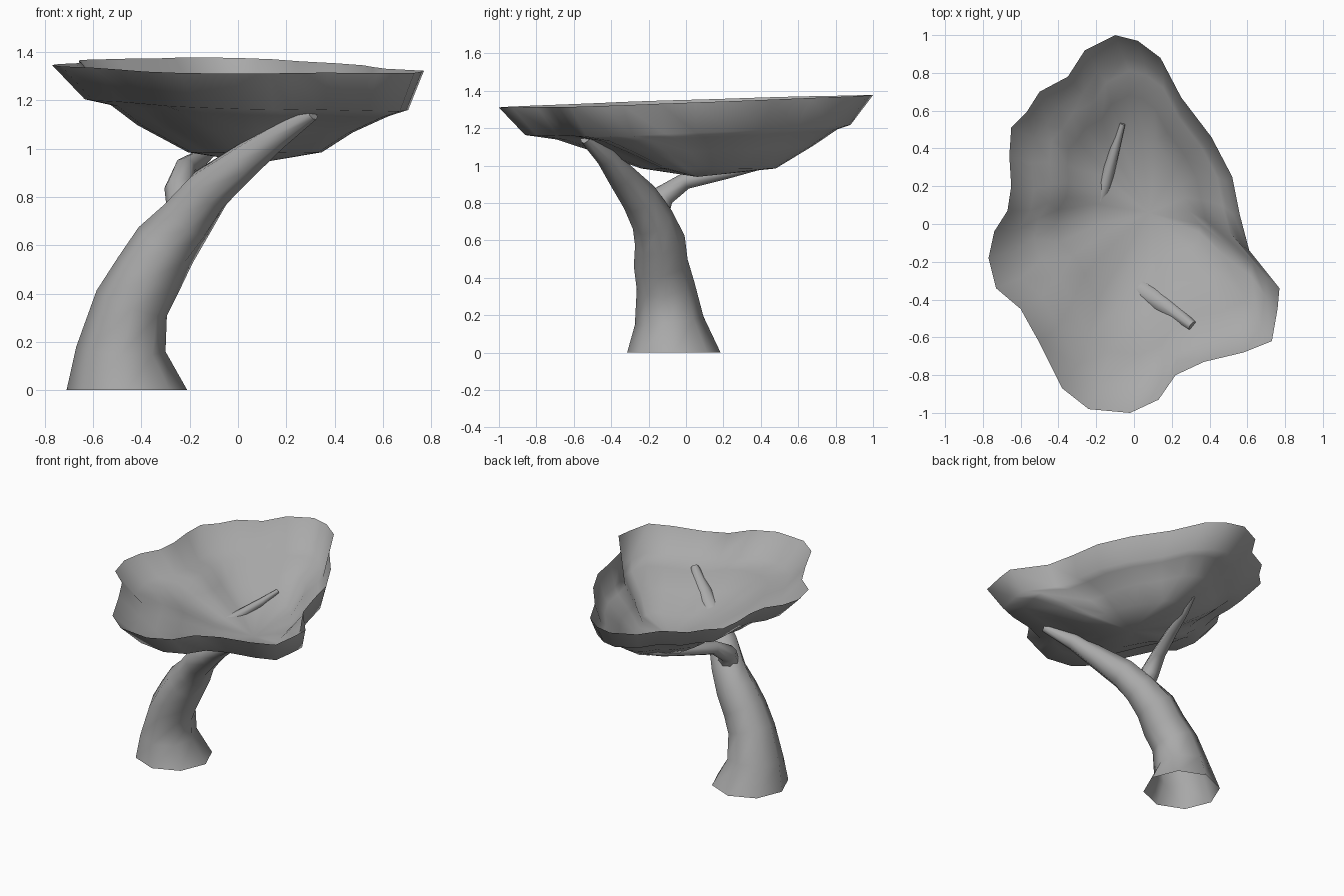
import bpy, bmesh, math
from mathutils import Vector

cube = bpy.data.objects.get("Cube")
if cube:
    bpy.data.objects.remove(cube, do_unlink=True)

grey = bpy.data.materials.new("plain_grey")
grey.use_nodes = True
GREY = (0.4, 0.4, 0.4, 1)
grey.diffuse_color = GREY
grey.node_tree.nodes["Principled BSDF"].inputs["Base Color"].default_value = GREY


def finish(name, bm, angle):
    mesh = bpy.data.meshes.new(name)
    bm.to_mesh(mesh)
    bm.free()
    obj = bpy.data.objects.new(name, mesh)
    bpy.context.collection.objects.link(obj)
    mesh.materials.append(grey)
    bpy.ops.object.select_all(action='DESELECT')
    obj.select_set(True)
    bpy.context.view_layer.objects.active = obj
    bpy.ops.object.shade_smooth_by_angle(angle=math.radians(angle))
    return obj


def bridge(bm, a, b):
    n = len(a)
    for i in range(n):
        j = (i + 1) % n
        bm.faces.new((a[i], a[j], b[j], b[i]))


def limb(name, path, sides=8):
    """Tapered tube through (x, y, z, radius) points, open at its base."""
    bm = bmesh.new()
    pts = [Vector(p[:3]) for p in path]
    rings = []
    for k, p in enumerate(pts):
        t = pts[min(k + 1, len(pts) - 1)] - pts[max(k - 1, 0)]
        if k == 0:
            t = Vector((0, 0, 1))
        t.normalize()
        u = Vector((1, 0, 0))
        u = (u - t * u.dot(t)).normalized()
        v = t.cross(u)
        r = path[k][3]
        rings.append([bm.verts.new(p + r * (u * math.cos(a) + v * math.sin(a)))
                      for a in (math.tau * i / sides for i in range(sides))])
    for a, b in zip(rings, rings[1:]):
        bridge(bm, a, b)
    bm.faces.new(rings[-1])
    return finish(name, bm, 60)


# Trunk that leans over and runs on into the front branch
limb("trunk_and_front_branch", [
    (-.46, -.065, 0, .25), (-.485, -.09, .17, .185), (-.44, -.11, .36, .155),
    (-.37, -.135, .48, .145), (-.3, -.14, .6, .135), (-.21, -.18, .71, .115),
    (-.12, -.25, .83, .1), (.03, -.35, .95, .075), (.16, -.43, 1.05, .055),
    (.31, -.54, 1.145, .028)])

# Side branch reaching to the back
limb("back_branch", [
    (-.2, -.19, .7, .09), (-.245, -.12, .84, .06), (-.22, 0, .92, .045),
    (-.15, .22, .965, .035), (-.1, .4, 1.005, .025), (-.06, .53, 1.045, .014)])

# Canopy: an open bowl with an irregular outline and a stepped underside
outline = [
    (-.1, 1), (-.26, .92), (-.35, .78), (-.5, .7), (-.57, .59), (-.65, .51),
    (-.66, .36), (-.65, .2), (-.67, .07), (-.74, -.04), (-.77, -.18),
    (-.73, -.34), (-.6, -.45), (-.5, -.63), (-.38, -.87), (-.24, -.98),
    (-.02, -1), (.13, -.93), (.22, -.8), (.37, -.73), (.58, -.68),
    (.73, -.62), (.76, -.45), (.77, -.34), (.61, -.14), (.56, .05),
    (.52, .25), (.41, .46), (.25, .67), (.14, .88), (.02, .97)]
# Each level: scale, centre x, centre y, height, slope along x, slope along y
levels = [
    (1, 0, 0, 1.343, -.012, .033), (.87, .035, .01, 1.19, -.03, .03),
    (.75, .05, .06, 1.165, -.035, .035), (.58, .03, .1, 1.085, -.03, .03),
    (.36, .07, .12, .985, 0, 0)]

bm = bmesh.new()
rings = []
for s, cx, cy, z, sx, sy in levels:
    ring = []
    for px, py in outline:
        x, y = px * s + cx, py * s + cy
        ring.append(bm.verts.new((x, y, z + sx * x + sy * y)))
    rings.append(ring)
for a, b in zip(rings, rings[1:]):
    bridge(bm, a, b)
low = bm.verts.new((.08, .06, .94))
last = rings[-1]
for i in range(len(last)):
    bm.faces.new((last[i], last[(i + 1) % len(last)], low))
bmesh.ops.reverse_faces(bm, faces=bm.faces[:])
finish("canopy", bm, 60)
